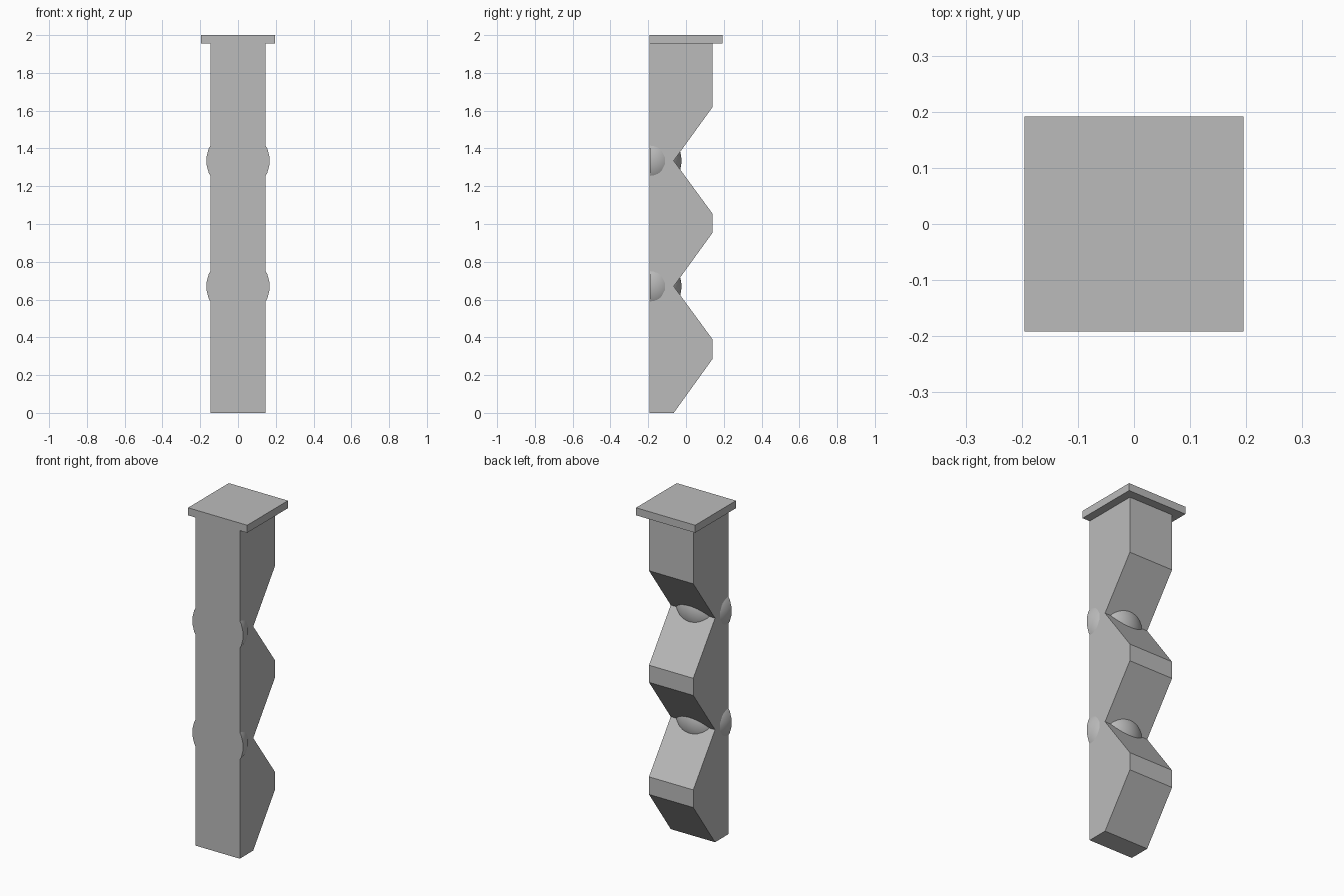
import bpy
import bmesh
import math
from mathutils import Matrix

cube = bpy.data.objects.get("Cube")
if cube:
    bpy.data.objects.remove(cube, do_unlink=True)

GREY = (0.5, 0.5, 0.5, 1)
grey = bpy.data.materials.new("plain grey")
grey.use_nodes = True
grey.diffuse_color = GREY
grey.node_tree.nodes["Principled BSDF"].inputs["Base Color"].default_value = GREY

FRONT, BACK, NOTCH = -0.192, 0.14, -0.065
HALF_WIDTH = 0.146
CAP_BOTTOM, TOP = 1.955, 2.0
NOTCH_HEIGHTS = (0.67, 1.335)


def finish(name, bm):
    """Turn a bmesh into a named grey object."""
    bmesh.ops.recalc_face_normals(bm, faces=bm.faces[:])
    mesh = bpy.data.meshes.new(name)
    bm.to_mesh(mesh)
    bm.free()
    mesh.materials.append(grey)
    obj = bpy.data.objects.new(name, mesh)
    bpy.context.collection.objects.link(obj)
    return obj


# Post: side profile with a zigzag back, extruded across the width
profile = [(FRONT, CAP_BOTTOM), (FRONT, 0), (NOTCH, 0), (BACK, 0.285)]
for z in NOTCH_HEIGHTS:
    profile += [(BACK, z - 0.28), (NOTCH, z), (BACK, z + 0.283)]
profile.append((BACK, CAP_BOTTOM))
bm = bmesh.new()
face = bm.faces.new([bm.verts.new((-HALF_WIDTH, y, z)) for y, z in profile])
side = bmesh.ops.extrude_face_region(bm, geom=[face])
bmesh.ops.translate(bm, vec=(2 * HALF_WIDTH, 0, 0),
                    verts=[v for v in side["geom"] if isinstance(v, bmesh.types.BMVert)])
finish("post", bm)

# Cap: flat plate on top, flush with the front
bm = bmesh.new()
bmesh.ops.create_cube(bm, size=1)
bmesh.ops.scale(bm, vec=(0.39, -2 * FRONT, TOP - CAP_BOTTOM), verts=bm.verts)
bmesh.ops.translate(bm, vec=(0, 0, (TOP + CAP_BOTTOM) / 2), verts=bm.verts)
finish("cap", bm)

# Knobs: half spheres with their flat side on the front, one per notch
for label, z in zip(("lower", "upper"), NOTCH_HEIGHTS):
    bm = bmesh.new()
    bmesh.ops.create_uvsphere(bm, u_segments=24, v_segments=24, radius=0.168)
    turn = Matrix.Rotation(math.pi / 2, 4, "X") @ Matrix.Rotation(math.pi / 24, 4, "Z")
    bmesh.ops.transform(bm, matrix=turn, verts=bm.verts)
    cut = bmesh.ops.bisect_plane(bm, geom=bm.verts[:] + bm.edges[:] + bm.faces[:],
                                 plane_co=(0, 0.001, 0), plane_no=(0, 1, 0), clear_inner=True)
    bmesh.ops.contextual_create(
        bm, geom=[e for e in cut["geom_cut"] if isinstance(e, bmesh.types.BMEdge)])
    bmesh.ops.translate(bm, vec=(0, FRONT, z), verts=bm.verts)
    knob = finish(label + "_knob", bm)
    bpy.ops.object.select_all(action="DESELECT")
    knob.select_set(True)
    bpy.context.view_layer.objects.active = knob
    bpy.ops.object.shade_smooth_by_angle(angle=math.radians(35))
